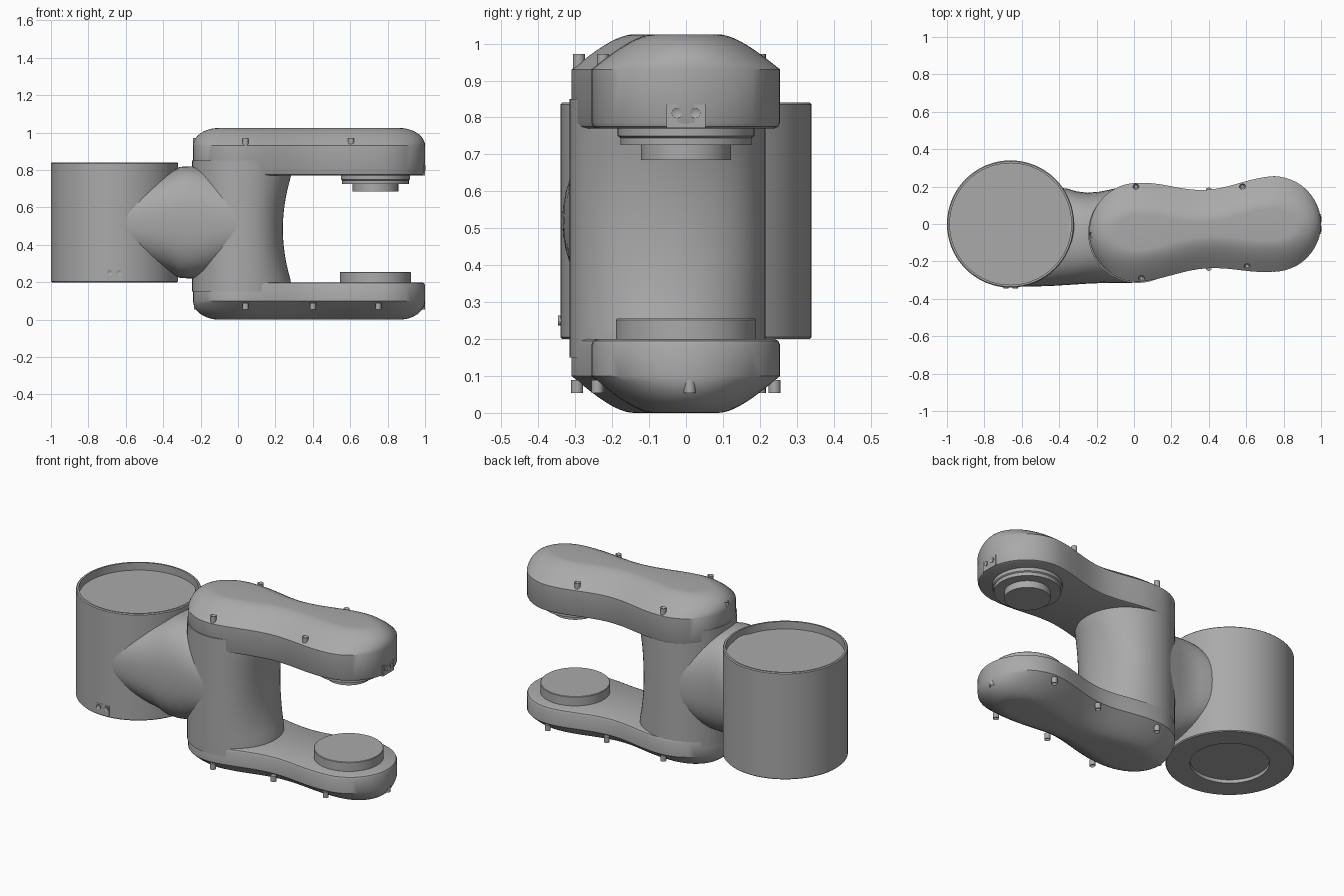
import bpy, bmesh
from math import sin, cos, pi, sqrt, copysign
from mathutils import Vector, Matrix

if "Cube" in bpy.data.objects:
    bpy.data.objects.remove(bpy.data.objects["Cube"], do_unlink=True)

grey = bpy.data.materials.new("plain grey")
grey.use_nodes = True
GREY = (0.4, 0.4, 0.4, 1)
grey.diffuse_color = GREY
grey.node_tree.nodes["Principled BSDF"].inputs["Base Color"].default_value = GREY
made = []


def finish(name, bm):
    bmesh.ops.recalc_face_normals(bm, faces=bm.faces)
    mesh = bpy.data.meshes.new(name)
    bm.to_mesh(mesh)
    bm.free()
    mesh.materials.append(grey)
    obj = bpy.data.objects.new(name, mesh)
    bpy.context.collection.objects.link(obj)
    made.append(obj)
    return obj


def loft(name, rings):
    """Skin a stack of equal-length rings and cap both ends."""
    bm = bmesh.new()
    rows = [[bm.verts.new(p) for p in ring] for ring in rings]
    n = len(rows[0])
    for a, b in zip(rows, rows[1:]):
        for i in range(n):
            j = (i + 1) % n
            bm.faces.new((a[i], a[j], b[j], b[i]))
    bm.faces.new(rows[0])
    bm.faces.new(rows[-1])
    return finish(name, bm)


def lathe(name, cx, cy, profile, n=64):
    return loft(name, [[(cx + r * cos(2 * pi * i / n), cy + r * sin(2 * pi * i / n), z)
                        for i in range(n)] for r, z in profile])


def box(name, centre, size):
    bm = bmesh.new()
    bmesh.ops.create_cube(bm, size=1)
    bmesh.ops.scale(bm, vec=size, verts=bm.verts)
    bmesh.ops.translate(bm, vec=centre, verts=bm.verts)
    return finish(name, bm)


def screw(name, centre, axis, radius, depth):
    """Short peg with a recessed drive hole on its outer face."""
    bm = bmesh.new()
    turn = Vector((0, 0, 1)).rotation_difference(Vector(axis)).to_matrix().to_4x4()
    bmesh.ops.create_cone(bm, cap_ends=True, segments=16, radius1=radius, radius2=radius,
                          depth=depth, matrix=Matrix.Translation(centre) @ turn)
    bm.normal_update()
    top = [f for f in bm.faces if f.normal.dot(Vector(axis)) > 0.9]
    bmesh.ops.inset_region(bm, faces=top, thickness=radius * 0.45, depth=0)
    bmesh.ops.translate(bm, vec=Vector(axis) * -depth * 0.3, verts=list(top[0].verts))
    return finish(name, bm)


# Socket barrel with a recess in each end
lathe("barrel", -0.66, 0, [(0.21, 0.22), (0.21, 0.2), (0.335, 0.2), (0.34, 0.205),
                           (0.34, 0.835), (0.335, 0.84), (0.325, 0.84), (0.325, 0.795)])

# Grip column, hollowed on the side facing the jaws
column = []
for k in range(21):
    z = 0.15 + 0.7 * k / 20
    t = (z - 0.485) / 0.285
    hollow = 0.045 * max(0, 1 - t * t)
    column.append([(0.02 + (0.265 - hollow * max(0, cos(a))) * cos(a),
                    -0.05 + 0.265 * sin(a), z)
                   for a in (2 * pi * i / 64 for i in range(64))])
loft("column", column)

# Neck blending the barrel into the column: x, front y, back y, half height
sections = [(-0.68, -0.33, 0.15, 0.17), (-0.6, -0.335, 0.17, 0.19), (-0.5, -0.333, 0.19, 0.23),
            (-0.42, -0.33, 0.195, 0.255), (-0.36, -0.326, 0.19, 0.272),
            (-0.31, -0.323, 0.175, 0.297), (-0.25, -0.319, 0.167, 0.3),
            (-0.18, -0.316, 0.173, 0.29), (-0.1, -0.315, 0.19, 0.26), (0, -0.314, 0.2, 0.22)]


def rounded(v):
    return copysign(abs(v) ** 0.8, v)


loft("neck", [[(x, (f + b) / 2 + (b - f) / 2 * rounded(cos(a)), 0.52 + h * rounded(sin(a)))
               for a in (2 * pi * i / 48 for i in range(48))] for x, f, b, h in sections])

# Shared waisted outline of the two arms
ROOT, TIP, STEPS = 0.02, 0.745, 24
outline = []
for i in range(STEPS):
    a = -pi / 2 + pi * i / STEPS
    outline.append(Vector((TIP + 0.255 * cos(a), 0.255 * sin(a))))
for i in range(STEPS):
    t = 1 - i / STEPS
    outline.append(Vector((ROOT + (TIP - ROOT) * t,
                           0.22 + 0.035 * t - 0.055 * sin(pi * t) ** 2)))
for i in range(STEPS):
    a = pi / 2 + pi * i / STEPS
    outline.append(Vector((ROOT + 0.26 * cos(a), -0.045 + 0.265 * sin(a))))
for i in range(STEPS):
    t = i / STEPS
    outline.append(Vector((ROOT + (TIP - ROOT) * t,
                           -0.31 + 0.055 * t + 0.045 * sin(pi * t) ** 2)))


def inset(dx, dy, z):
    ring = []
    for i, p in enumerate(outline):
        d = outline[(i + 1) % len(outline)] - outline[i - 1]
        nrm = Vector((d.y, -d.x)).normalized()
        ring.append((p.x - nrm.x * dx, p.y - nrm.y * dy, z))
    return ring


def arm(name, inner, seam, outer):
    """Straight wall from the inner face to the seam, then a domed shell."""
    way = copysign(1, outer - inner)
    rings = [inset(0.016, 0.016, inner), inset(0.005, 0.005, inner + way * 0.005),
             inset(0, 0, inner + way * 0.016)]
    for k in range(13):
        a = pi / 2 * k / 12
        c = 1 - cos(a)
        rings.append(inset(0.14 * c, 0.17 * sqrt(c), seam + (outer - seam) * sin(a)))
    loft(name, rings)


arm("upper_arm", 0.77, 0.93, 1.025)
arm("lower_arm", 0.2, 0.1, 0.0)

# Jaw pads
lathe("upper_pad", 0.735, 0, [(0.185, 0.78), (0.185, 0.75), (0.178, 0.745), (0.178, 0.725),
                              (0.122, 0.725), (0.122, 0.685)])
lathe("lower_pad", 0.735, 0, [(0.19, 0.19), (0.19, 0.252), (0.187, 0.255)])

# Shell screws
upper = [(0.01, 0.2), (0.58, 0.2), (-0.225, -0.06), (0.04, -0.29), (0.605, -0.225)]
lower = [(0.04, -0.295), (0.4, -0.235), (0.75, -0.24), (0.985, 0.01),
         (0.75, 0.24), (0.4, 0.18), (0.01, 0.2), (-0.22, -0.06)]
for x, y in upper:
    screw("upper_screw", (x, y, 0.952), (0, 0, 1), 0.016, 0.04)
for x, y in lower:
    screw("lower_screw", (x, y, 0.072), (0, 0, -1), 0.016, 0.035)

# Small screwed plates on the arm tip and the barrel
box("tip_plate", (0.994, 0, 0.803), (0.009, 0.105, 0.064))
box("barrel_plate", (-0.66, -0.336, 0.238), (0.085, 0.009, 0.065))
for s in (-0.025, 0.025):
    screw("tip_plate_screw", (0.997, s, 0.812), (1, 0, 0), 0.014, 0.012)
    screw("barrel_plate_screw", (-0.66 + s, -0.34, 0.25), (0, -1, 0), 0.014, 0.012)

# Smooth shading with crisp edges kept
bpy.ops.object.select_all(action="DESELECT")
for obj in made:
    obj.select_set(True)
bpy.context.view_layer.objects.active = made[0]
bpy.ops.object.shade_smooth_by_angle(angle=0.6)
